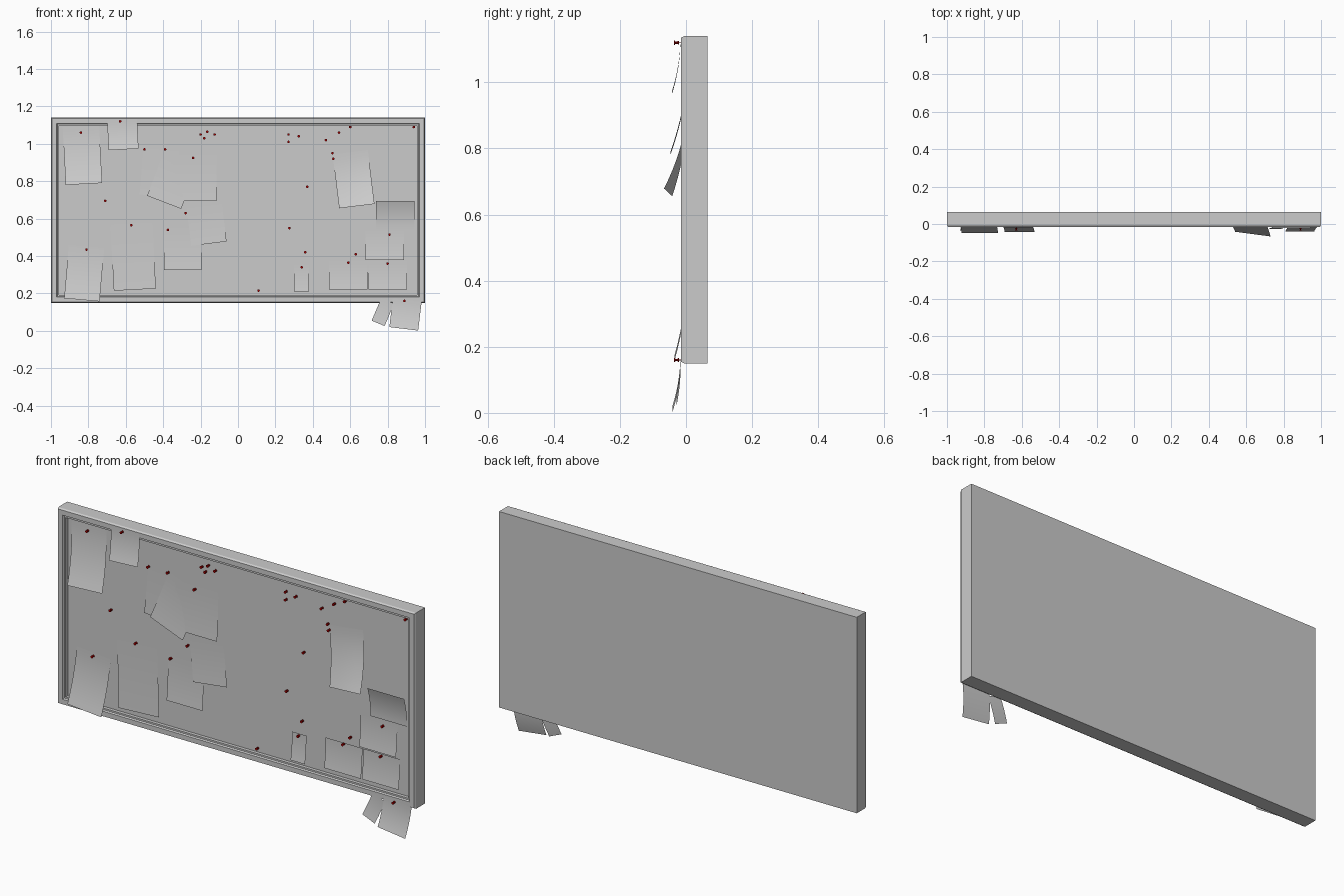
import bpy, bmesh
from math import sin, cos, pi, radians
from mathutils import Matrix, Vector

old = bpy.data.objects.get("Cube")
if old:
    bpy.data.objects.remove(old, do_unlink=True)


def make_material(name, colour):
    mat = bpy.data.materials.new(name)
    mat.use_nodes = True
    mat.diffuse_color = colour
    mat.node_tree.nodes["Principled BSDF"].inputs["Base Color"].default_value = colour
    return mat


def make_object(name, bm, mat, smooth=False):
    mesh = bpy.data.meshes.new(name)
    for face in bm.faces:
        face.smooth = smooth
    bm.to_mesh(mesh)
    bm.free()
    mesh.materials.append(mat)
    obj = bpy.data.objects.new(name, mesh)
    bpy.context.scene.collection.objects.link(obj)
    return obj


grey = make_material("light_grey", (0.6, 0.6, 0.6, 1))
red = make_material("dark_red", (0.35, 0.0, 0.0, 1))

HALF_WIDTH, BOTTOM, TOP = 1.0, 0.15, 1.14
BOARD_Y, FRAME_Y = 0.01, -0.015


# Board and moulded frame: one profile (inset, depth) swept round the rectangle
def build_board():
    profile = [(0, 0.065), (0, -0.006), (0.005, FRAME_Y), (0.03, FRAME_Y),
               (0.034, -0.007), (0.042, -0.007), (0.042, BOARD_Y)]
    bm = bmesh.new()
    rings = []
    for inset, y in profile:
        x, low, high = HALF_WIDTH - inset, BOTTOM + inset, TOP - inset
        corners = [(-x, low), (x, low), (x, high), (-x, high)]
        rings.append([bm.verts.new((cx, y, cz)) for cx, cz in corners])
    for outer, inner in zip(rings, rings[1:]):
        for i in range(4):
            j = (i + 1) % 4
            bm.faces.new((outer[i], outer[j], inner[j], inner[i]))
    bm.faces.new(rings[0])
    bm.faces.new(rings[-1])
    bmesh.ops.recalc_face_normals(bm, faces=bm.faces)
    make_object("board_and_frame", bm, grey)


# Paper sheet: hangs from its top centre, turned by an angle, curling forward
def build_paper(name, x, z, width, height, angle, curl, base, twist=0.0):
    columns, rows = 4, 10
    a = radians(angle)
    across = Vector((cos(a), 0, sin(a)))
    down = Vector((sin(a), 0, -cos(a)))
    bm = bmesh.new()
    grid = []
    for r in range(rows + 1):
        t = r / rows
        line = []
        for c in range(columns + 1):
            s = c / columns - 0.5
            point = Vector((x, base, z)) + across * (s * width) + down * (t * height)
            point.y -= (curl + twist * s) * t * t
            line.append(bm.verts.new(point))
        grid.append(line)
    for upper, lower in zip(grid, grid[1:]):
        for c in range(columns):
            bm.faces.new((lower[c], lower[c + 1], upper[c + 1], upper[c]))
    make_object(name, bm, grey, smooth=True)


# Push pin: turned profile (radius, distance out from the surface)
def build_pin(name, x, z, base):
    profile = [(0.001, 0), (0.001, 0.006), (0.006, 0.007), (0.006, 0.009),
               (0.0035, 0.011), (0.0035, 0.017), (0.007, 0.019), (0.007, 0.021)]
    sides = 10
    bm = bmesh.new()
    rings = []
    for radius, out in profile:
        rings.append([bm.verts.new((x + radius * cos(2 * pi * i / sides), base - out,
                                    z + radius * sin(2 * pi * i / sides)))
                      for i in range(sides)])
    for near, far in zip(rings, rings[1:]):
        for i in range(sides):
            j = (i + 1) % sides
            bm.faces.new((near[i], near[j], far[j], far[i]))
    bm.faces.new(rings[0])
    bm.faces.new(rings[-1])
    bmesh.ops.recalc_face_normals(bm, faces=bm.faces)
    make_object(name, bm, red)


build_board()

# Sheets pinned to the board: x, z, width, height, angle, curl
board_papers = [
    (-.84, 1.095, .195, .31, 3, .055),
    (-.41, .97, .19, .25, -5, .005),
    (-.3, .935, .195, .265, -21, .015),
    (-.235, .94, .24, .245, 0, .01),
    (-.18, .665, .19, .2, 7, .008),
    (-.295, .55, .2, .225, 0, .012),
    (-.57, .575, .225, .355, 3, .01),
    (-.81, .45, .19, .285, -5, .04),
    (.84, .545, .205, .15, 180, .025),
    (.785, .535, .205, .155, 0, .012),
    (.8, .37, .205, .15, 0, .012),
    (.59, .37, .205, .15, 0, .012),
    (.34, .35, .08, .14, 0, .012),
]
for n, sheet in enumerate(board_papers):
    build_paper(f"paper_sheet_{n + 1}", *sheet, BOARD_Y - 0.002 - n * 0.0004)
build_paper("twisted_paper", .6, .955, .19, .29, 7, .06, BOARD_Y - 0.004, twist=.025)

# Sheets hanging from the frame
build_paper("top_frame_note", -.62, 1.13, .16, .16, 3, .025, FRAME_Y - 0.002)
build_paper("bottom_frame_strip", .8, .16, .075, .13, -23, .012, FRAME_Y - 0.001)
build_paper("bottom_frame_note", .905, .165, .155, .155, -7, .024, FRAME_Y - 0.002)

# Pins
board_pins = [
    (-.84, 1.06), (-.5, .97), (-.39, .97), (-.24, .925), (-.2, 1.05), (-.165, 1.065),
    (-.18, 1.03), (-.125, 1.05), (.27, 1.05), (.325, 1.04), (.27, 1.01), (.47, 1.02),
    (.54, 1.06), (.6, 1.09), (.94, 1.09), (.505, .95), (.51, .92), (.37, .77),
    (-.71, .695), (-.28, .63), (-.57, .565), (-.375, .54), (-.81, .435), (.275, .55),
    (.36, .42), (.34, .34), (.11, .215), (.59, .365), (.63, .41), (.81, .515), (.8, .36),
]
for n, (x, z) in enumerate(board_pins):
    build_pin(f"board_pin_{n + 1}", x, z, BOARD_Y)
for name, x, z in (("top_frame_pin", -.63, 1.12), ("bottom_frame_pin", .89, .16)):
    build_pin(name, x, z, FRAME_Y)
